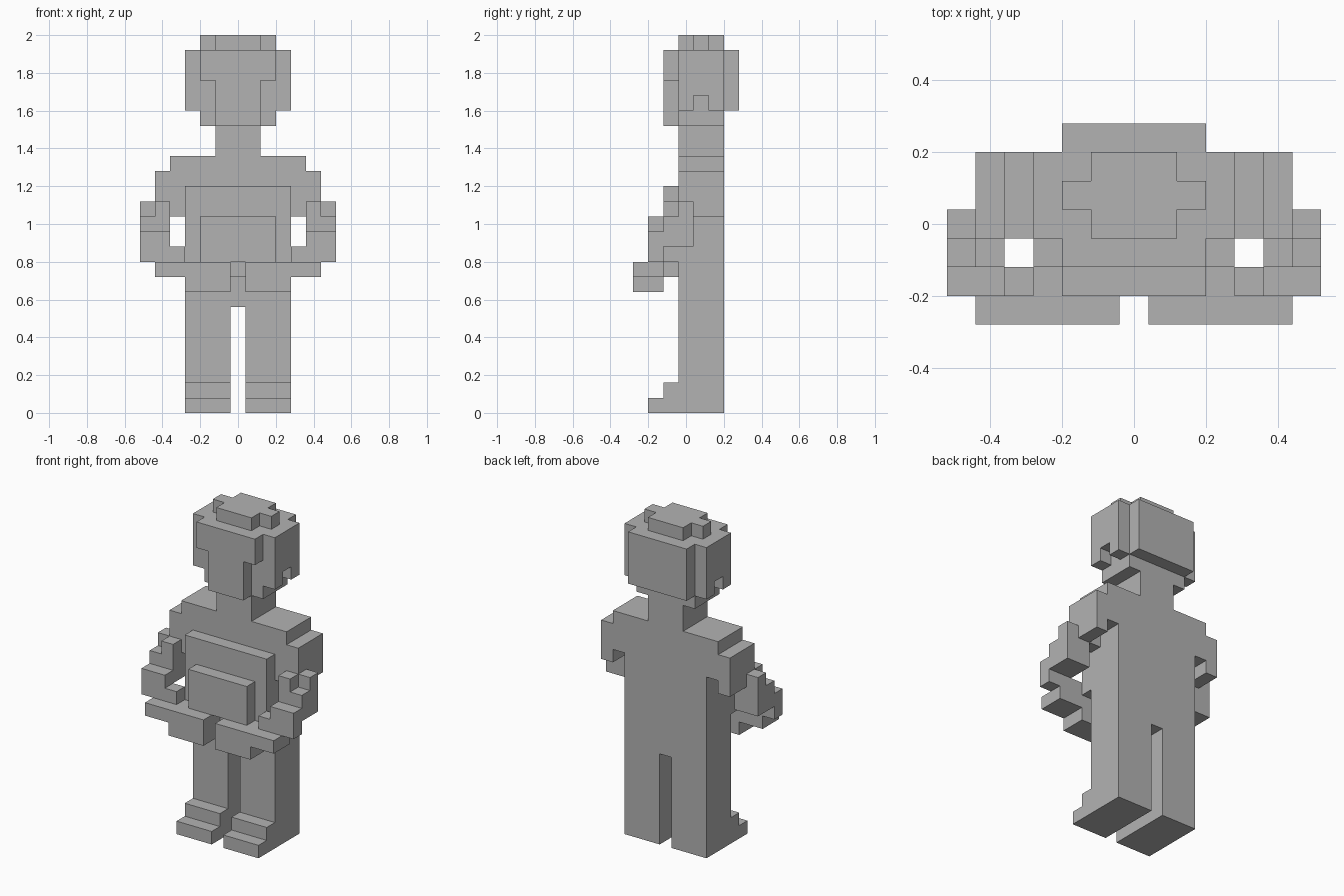
import bpy
import bmesh
from mathutils import Matrix, Vector

U = 0.08  # size of one block

cube = bpy.data.objects.get("Cube")
if cube:
    bpy.data.objects.remove(cube)

grey = bpy.data.materials.new("plain_grey")
grey.use_nodes = True
grey.diffuse_color = (0.45, 0.45, 0.45, 1)
grey.node_tree.nodes["Principled BSDF"].inputs["Base Color"].default_value = (0.45, 0.45, 0.45, 1)


def part(name, *boxes, side=1):
    """Blocky part; each box is (x0, x1, y0, y1, z0, z1) in block units."""
    bm = bmesh.new()
    for x0, x1, y0, y1, z0, z1 in boxes:
        mid = Vector((side * (x0 + x1), y0 + y1, z0 + z1)) * U / 2
        size = Vector((x1 - x0, y1 - y0, z1 - z0)) * U
        bmesh.ops.create_cube(bm, size=1, matrix=Matrix.Translation(mid) @ Matrix.Diagonal(size).to_4x4())
    mesh = bpy.data.meshes.new(name)
    bm.to_mesh(mesh)
    bm.free()
    mesh.materials.append(grey)
    obj = bpy.data.objects.new(name, mesh)
    bpy.context.collection.objects.link(obj)


def pair(name, *boxes):
    """Left part and its mirrored right twin."""
    part("left_" + name, *boxes)
    part("right_" + name, *boxes, side=-1)


# Legs and stepped shoes
pair("leg", (.5, 3.5, -.5, 2.5, 0, 7))
pair("shoe", (.5, 3.5, -2.5, -.5, 0, 1), (.5, 3.5, -1.5, -.5, 1, 2))

# Body, with chest and belly layers
part("torso", (-3.5, 3.5, -.5, 2.5, 7, 17))
part("chest", (-3.5, 3.5, -1.5, -.5, 10, 15), (-2.5, 2.5, -1.5, -.5, 9, 10))
part("belly", (-2.5, 2.5, -2.5, -1.5, 10, 13))
part("neck", (-1.5, 1.5, -.5, 2.5, 17, 19))

# Arms bent forward
pair("shoulder", (3.5, 4.5, -.5, 2.5, 14, 17), (3.5, 4.5, -.5, .5, 13, 14),
     (4.5, 5.5, -.5, 2.5, 13, 16))
pair("elbow", (4.5, 5.5, -.5, .5, 11, 13), (5.5, 6.5, -.5, .5, 11, 14))
pair("forearm", (4.5, 5.5, -1.5, -.5, 11, 14), (5.5, 6.5, -1.5, -.5, 11, 13),
     (4.5, 6.5, -2.5, -1.5, 10, 12), (3.5, 4.5, -2.5, -1.5, 10, 11))
pair("hand", (.5, 5.5, -3.5, -1.5, 9, 10), (.5, 3.5, -3.5, -1.5, 8, 9))

# Head
part("head", (-2.5, 2.5, -.5, 2.5, 20, 24))
part("jaw", (-2.5, 2.5, -.5, 2.5, 19, 20))
part("face", (-2.5, 2.5, -1.5, -.5, 22, 24), (-1.5, 1.5, -1.5, -.5, 19, 22))
part("back_hair", (-2.5, 2.5, 2.5, 3.5, 20, 24))
pair("side_hair", (2.5, 3.5, -.5, 2.5, 21, 24), (2.5, 3.5, -.5, .5, 20, 21),
     (2.5, 3.5, 1.5, 2.5, 20, 21))
part("top_hair", (-1.5, 1.5, -.5, 2.5, 24, 25), (-2.5, -1.5, .5, 1.5, 24, 25),
     (1.5, 2.5, .5, 1.5, 24, 25))
